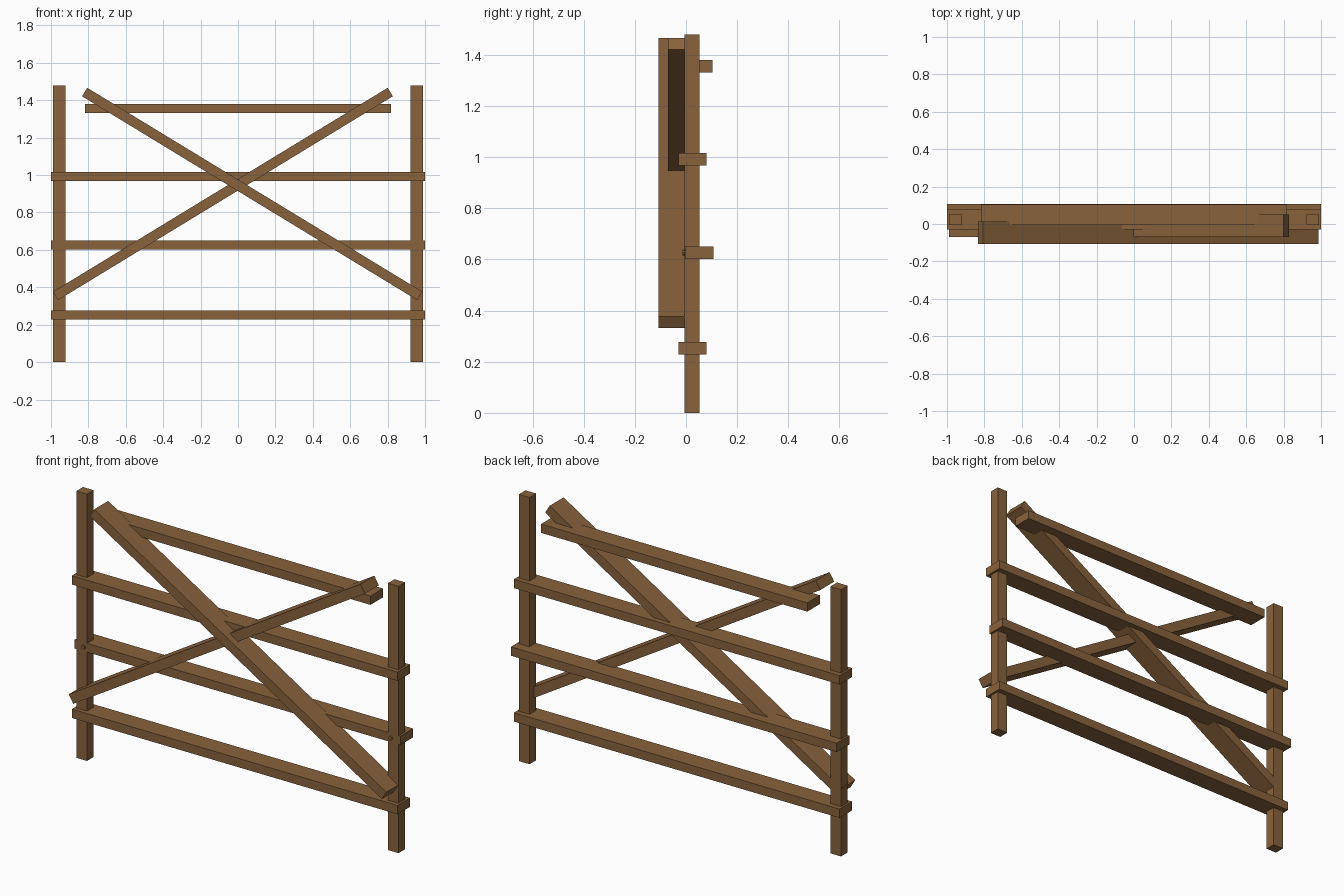
import bpy
from math import atan2, hypot, pi
from mathutils import Matrix, Vector

cube = bpy.data.objects.get("Cube")
if cube:
    bpy.data.objects.remove(cube, do_unlink=True)

# Single timber colour
wood = bpy.data.materials.new("brown wood")
wood.use_nodes = True
colour = (0.25, 0.125, 0.046, 1)
wood.diffuse_color = colour
shader = next(n for n in wood.node_tree.nodes if n.type == 'BSDF_PRINCIPLED')
shader.inputs["Base Color"].default_value = colour
shader.inputs["Roughness"].default_value = 0.9


def beam(name, start, end, height, front, back):
    """Square-cut timber along a line in the xz plane, between two depths."""
    (x1, z1), (x2, z2) = start, end
    bpy.ops.mesh.primitive_cube_add(size=1)
    ob = bpy.context.object
    ob.name = ob.data.name = name
    size = Matrix.Diagonal((hypot(x2 - x1, z2 - z1), back - front, height, 1))
    turn = Matrix.Rotation(-atan2(z2 - z1, x2 - x1), 4, 'Y')
    centre = Vector(((x1 + x2) / 2, (front + back) / 2, (z1 + z2) / 2))
    ob.data.transform(Matrix.Translation(centre) @ turn @ size)
    ob.data.materials.append(wood)
    return ob


# Horizontal rails: name, half length, centre height, front depth
rails = [
    ("bottom_rail", 1.0, 0.252, -0.029),
    ("lower_middle_rail", 1.0, 0.627, -0.003),
    ("upper_middle_rail", 1.0, 0.992, -0.029),
    ("top_rail", 0.817, 1.356, -0.006),
]
for name, half, z, front in rails:
    beam(name, (-half, z), (half, z), 0.049, front, front + 0.11)

# Upright posts, each with a peg on the front
for side, s in (("left", 1), ("right", -1)):
    beam(side + "_post", (s * 0.956, 0), (s * 0.956, 1.48), 0.065, -0.005, 0.053)
    bpy.ops.mesh.primitive_cylinder_add(
        vertices=8, radius=0.011, depth=0.03,
        location=(s * 0.943, 0.002, 0.627), rotation=(pi / 2, 0, 0))
    peg = bpy.context.object
    peg.name = peg.data.name = side + "_peg"
    peg.data.materials.append(wood)

# Diagonal braces crossing at the middle
beam("front_brace", (-0.82, 1.444), (0.972, 0.354), 0.053, -0.108, 0.014)
beam("rear_brace", (0.814, 1.444), (-0.976, 0.354), 0.053, -0.07, 0.052)
